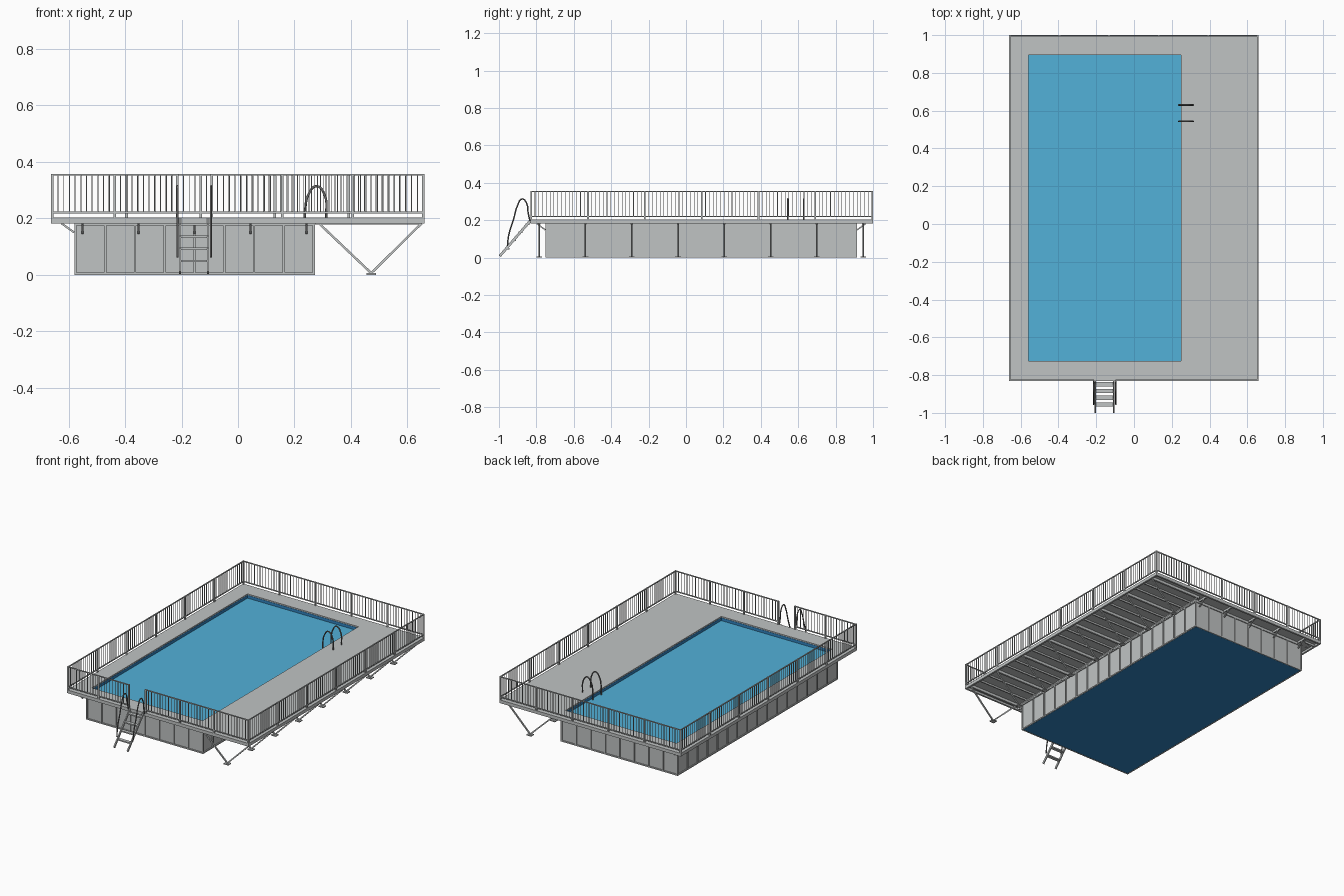
import bpy
import bmesh
from mathutils import Vector

if "Cube" in bpy.data.objects:
    bpy.data.objects.remove(bpy.data.objects["Cube"])


def material(name, color):
    m = bpy.data.materials.new(name)
    m.use_nodes = True
    m.diffuse_color = (*color, 1)
    m.node_tree.nodes["Principled BSDF"].inputs["Base Color"].default_value = (*color, 1)
    return m


GREY = material("light grey", (0.53, 0.55, 0.55))
BLUE = material("water blue", (0.085, 0.44, 0.69))
DEEP = material("deep blue liner", (0.03, 0.23, 0.53))
STEEL = material("dark steel", (0.16, 0.16, 0.16))


class Part:
    """Collects boxes and bars into one mesh object."""

    def __init__(self):
        self.bm = bmesh.new()

    def box(self, x0, x1, y0, y1, z0, z1):
        verts = bmesh.ops.create_cube(self.bm, size=1)["verts"]
        for v in verts:
            v.co = (x0 + (v.co.x + 0.5) * (x1 - x0),
                    y0 + (v.co.y + 0.5) * (y1 - y0),
                    z0 + (v.co.z + 0.5) * (z1 - z0))

    def post(self, x, y, z0, z1, w):
        self.box(x - w / 2, x + w / 2, y - w / 2, y + w / 2, z0, z1)

    def bar(self, a, b, w, d):
        a, b = Vector(a), Vector(b)
        turn = (b - a).to_track_quat("Z", "Y")
        verts = bmesh.ops.create_cube(self.bm, size=1)["verts"]
        for v in verts:
            size = Vector((v.co.x * w, v.co.y * d, v.co.z * (b - a).length))
            v.co = (a + b) / 2 + turn @ size

    def ring(self, outer, inner, z0, z1):
        x0, x1, y0, y1 = outer
        a0, a1, b0, b1 = inner
        self.box(x0, a0, y0, y1, z0, z1)
        self.box(a1, x1, y0, y1, z0, z1)
        self.box(a0, a1, y0, b0, z0, z1)
        self.box(a0, a1, b1, y1, z0, z1)

    def finish(self, name, mat):
        mesh = bpy.data.meshes.new(name)
        self.bm.to_mesh(mesh)
        self.bm.free()
        mesh.materials.append(mat)
        obj = bpy.data.objects.new(name, mesh)
        bpy.context.collection.objects.link(obj)


def tube(name, points, radius):
    curve = bpy.data.curves.new(name, "CURVE")
    curve.dimensions = "3D"
    curve.bevel_depth = radius
    curve.bevel_resolution = 2
    curve.resolution_u = 6
    curve.use_fill_caps = True
    spline = curve.splines.new("BEZIER")
    spline.bezier_points.add(len(points) - 1)
    for bp, p in zip(spline.bezier_points, points):
        bp.co = p
        bp.handle_left_type = bp.handle_right_type = "AUTO"
    curve.materials.append(STEEL)
    obj = bpy.data.objects.new(name, curve)
    bpy.context.collection.objects.link(obj)


def spread(a, b, n):
    return [a + (b - a) * i / n for i in range(n + 1)]


def grow(rect, d):
    x0, x1, y0, y1 = rect
    return x0 - d, x1 + d, y0 - d, y1 + d


DECK = DX0, DX1, DY0, DY1 = -0.662, 0.66, -0.832, 1.0
OPENING = -0.558, 0.25, -0.724, 0.896
WALLS = PX0, PX1, PY0, PY1 = -0.58, 0.272, -0.752, 0.915
TOP, UNDER, WATER = 0.203, 0.182, 0.175
e = 0.012

# Deck boards with rim beams
deck = Part()
deck.ring(DECK, OPENING, TOP - 0.008, TOP)
deck.ring(DECK, grow(DECK, -e), UNDER, TOP - 0.008)
deck.finish("deck", GREY)

# Water surface, liner sides and floor
water = Part()
x0, x1, y0, y1 = OPENING
water.box(x0, x1, y0, y1, WATER - 0.005, WATER)
water.finish("water", BLUE)
liner = Part()
liner.ring(grow(OPENING, 0.004), OPENING, 0.004, TOP - 0.009)
x0, x1, y0, y1 = grow(WALLS, -0.008)
liner.box(x0, x1, y0, y1, 0.001, 0.004)
liner.finish("pool_liner", DEEP)

# Pool walls with ribs and edge rails
walls = Part()
t = 0.006
walls.ring(grow(WALLS, -t), grow(OPENING, 0.004), 0.002, TOP - 0.008)
for z in (0, UNDER - 0.008):
    walls.ring(WALLS, grow(WALLS, -t), z, z + 0.008)
r = 0.004
for x in spread(PX0 + r, PX1 - r, 8):
    for y in (PY0, PY1 - t):
        walls.box(x - r, x + r, y, y + t, 0, UNDER)
for y in spread(PY0 + r, PY1 - r, 16):
    for x in (PX0, PX1 - t):
        walls.box(x, x + t, y - r, y + r, 0, UNDER)
walls.finish("pool_walls", GREY)

# Joists and braced frames under the wide deck
frames = Part()
frame_ys = spread(-0.785, 0.947, 7)
for y in frame_ys:
    frames.box(PX1, DX1 - e, y - 0.006, y + 0.006, UNDER - 0.004, TOP - 0.008)
    for x in (0.287, 0.65):
        frames.bar((x, y, UNDER), (0.472, y, 0.006), 0.008, 0.008)
    frames.box(0.455, 0.489, y - 0.015, y + 0.015, 0, 0.006)
frames.finish("support_frames", GREY)
joists = Part()
for y in spread(frame_ys[0], frame_ys[-1], 21):
    joists.box(PX1, DX1 - e, y - 0.004, y + 0.004, UNDER + 0.002, TOP - 0.008)
joists.finish("deck_joists", GREY)

# Small brackets under the narrow decks
brackets = Part()
for y in frame_ys:
    brackets.bar((-0.625, y, UNDER), (PX0, y, 0.15), 0.007, 0.007)
    brackets.box(DX0 + e, PX0, y - 0.004, y + 0.004, UNDER, TOP - 0.008)
for x in spread(-0.55, 0.242, 4):
    for edge, wall, out in ((DY0, PY0, -1), (DY1, PY1, 1)):
        brackets.bar((x, wall + out * 0.045, UNDER), (x, wall, 0.148), 0.007, 0.007)
        brackets.box(x - 0.004, x + 0.004, min(edge, wall), max(edge, wall), UNDER, TOP - 0.008)
brackets.finish("deck_brackets", GREY)


# Railings
def railing(name, a, b, bays, pickets):
    part = Part()
    a, b = Vector(a), Vector(b)
    for z in (0.221, 0.354):
        part.bar((*a, z), (*b, z), 0.006, 0.006)
    for i in range(bays * pickets + 1):
        p = a.lerp(b, i / (bays * pickets))
        if i % pickets == 0:
            part.post(p.x, p.y, UNDER, 0.357, 0.009)
        else:
            part.post(p.x, p.y, 0.221, 0.354, 0.003)
    part.finish(name, GREY)


k = 0.0045
railing("left_railing", (DX1 - k, DY0 + k), (DX1 - k, DY1 - k), 6, 15)
railing("right_railing", (DX0 + k, DY0 + k), (DX0 + k, DY1 - k), 6, 15)
railing("back_railing", (DX0 + k, DY1 - k), (DX1 - k, DY1 - k), 5, 13)
railing("front_railing_right", (DX0 + k, DY0 + k), (-0.215, DY0 + k), 2, 11)
railing("front_railing_left", (-0.093, DY0 + k), (DX1 - k, DY0 + k), 3, 12)

# Entry ladder
ladder = Part()
for x in (-0.205, -0.107):
    ladder.bar((x, DY0, 0.198), (x, -0.996, 0.008), 0.007, 0.014)
for i in range(4):
    y, z = -0.848 - i * 0.036, 0.178 - i * 0.043
    ladder.box(-0.205, -0.107, y - 0.011, y + 0.011, z - 0.004, z + 0.004)
ladder.finish("entry_ladder", GREY)
for side, x in (("right", -0.214), ("left", -0.096)):
    path = [(-0.955, 0.062), (-0.948, 0.12), (-0.922, 0.205), (-0.9, 0.28),
            (-0.876, 0.314), (-0.852, 0.29), (-0.844, 0.24), (-0.835, 0.198)]
    tube("entry_handrail_" + side, [(x, y, z) for y, z in path], 0.0038)

# Pool grab rails
for side, y in (("front", 0.543), ("back", 0.63)):
    path = [(0.238, 0.15), (0.238, 0.23), (0.25, 0.285), (0.278, 0.314), (0.306, 0.285), (0.313, 0.2)]
    tube("pool_grab_rail_" + side, [(x, y, z) for x, z in path], 0.0042)
